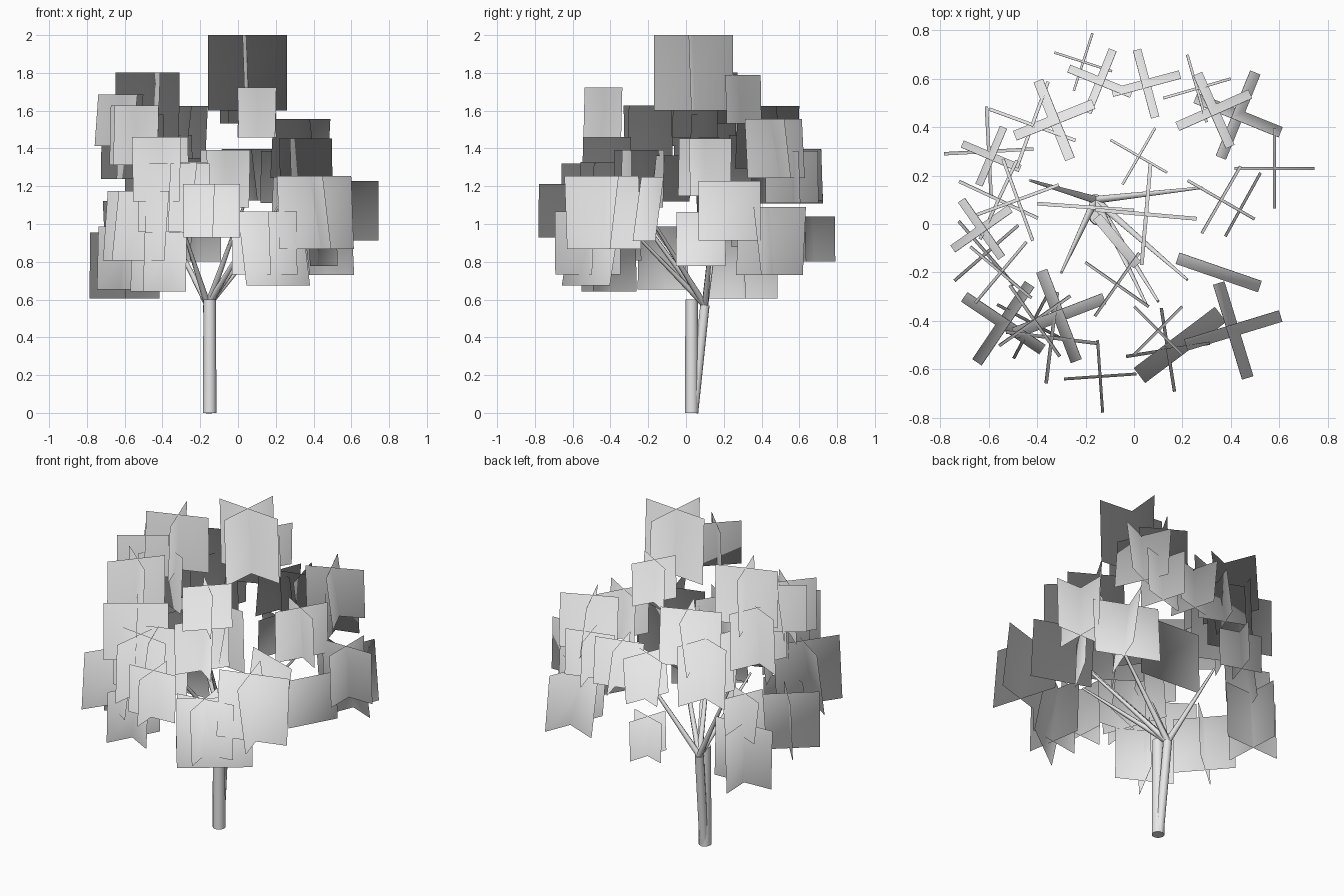
import bpy
import bmesh
from math import radians, sin, cos
from mathutils import Matrix, Vector

default_cube = bpy.data.objects.get("Cube")
if default_cube:
    bpy.data.objects.remove(default_cube, do_unlink=True)

grey = bpy.data.materials.new("light_grey")
grey.use_nodes = True
tone = (0.8, 0.8, 0.8, 1)
grey.diffuse_color = tone
grey.node_tree.nodes["Principled BSDF"].inputs["Base Color"].default_value = tone

crown_heart = Vector((0, 0, 0.6))


def add_object(name, bm):
    """Turn a bmesh into a named object with the shared material."""
    mesh = bpy.data.meshes.new(name)
    bm.to_mesh(mesh)
    bm.free()
    mesh.materials.append(grey)
    obj = bpy.data.objects.new(name, mesh)
    bpy.context.collection.objects.link(obj)
    return obj


def tapered_limb(name, start, end, start_radius, end_radius, sides):
    """Round tapered limb between two points, smooth along its length."""
    start, end = Vector(start), Vector(end)
    axis = end - start
    turn = axis.to_track_quat("Z", "Y").to_matrix().to_4x4()
    bm = bmesh.new()
    bmesh.ops.create_cone(
        bm, cap_ends=True, segments=sides, radius1=start_radius,
        radius2=end_radius, depth=axis.length,
        matrix=Matrix.Translation((start + end) / 2) @ turn)
    for face in bm.faces:
        face.smooth = len(face.verts) == 4
    return add_object(name, bm)


def add_card(bm, middle, size, angle, lean):
    """Two-sided square card whose top leans towards the tree's axis."""
    across = Vector((cos(angle), sin(angle), 0))
    outward = Vector((sin(angle), -cos(angle), 0))
    if outward.dot(middle) < 0:
        across, outward = -across, -outward
    up = Vector((0, 0, cos(lean))) - outward * sin(lean)
    side, rise = across * size / 2, up * size * 0.475
    for layer in (1, -1):
        base = middle + outward * 0.001 * layer
        corners = [base - side - rise, base + side - rise,
                   base + side + rise, base - side + rise]
        face = bm.faces.new([bm.verts.new(c) for c in corners[::layer]])
        face.smooth = True


def leaf_cards(name, x, y, z, size, angle, lean, card_count=2):
    """Crossing leaf cards, shaded as part of one rounded crown."""
    bm = bmesh.new()
    for card in range(card_count):
        add_card(bm, Vector((x, y, z)), size,
                 radians(angle + 90 * card), radians(lean))
    obj = add_object(name, bm)
    obj.data.normals_split_custom_set_from_vertices(
        [(v.co - crown_heart).normalized() for v in obj.data.vertices])
    return obj


# Twin trunk sharing one foot
fork = (-0.15, 0.03, 0.6)
back_fork = (-0.16, 0.10, 0.57)
tapered_limb("trunk", (-0.15, 0.03, 0), fork, 0.036, 0.033, 12)
tapered_limb("back_trunk", (-0.15, 0.04, 0), back_fork, 0.025, 0.025, 12)

# Thin branches fanning out of the fork
branch_tips = [
    (-0.43, 0.18, 1.1), (0.28, 0.15, 1.1), (-0.3, -0.2, 1.0),
    (0.22, -0.23, 1.1), (0.05, -0.33, 1.15), (0.1, -0.32, 1.0),
]
for number, tip in enumerate(branch_tips):
    tapered_limb(f"branch_{number}", back_fork, tip, 0.018, 0.006, 6)

# Leaf clusters: x, y, z, size, angle
upright_clusters = [
    (0.05, 0.04, 1.8, 0.42, -5),
    (-0.21, 0.67, 0.92, 0.25, -18),
    (0.26, 0.56, 1.25, 0.29, 16),
    (0.58, 0.23, 1.07, 0.33, 0),
    (0.36, 0.1, 1.3, 0.32, -30),
    (0.14, -0.52, 0.9, 0.35, 9),
    (0.1, -0.44, 1.59, 0.28, 45),
    (-0.14, -0.63, 1.07, 0.3, 4),
    (-0.41, -0.4, 1.29, 0.36, 35),
    (-0.34, -0.47, 1.14, 0.38, -7),
    (-0.42, -0.41, 0.8, 0.33, 62),
    (-0.55, -0.2, 1.47, 0.33, -40),
    (-0.61, -0.12, 0.82, 0.35, 41),
    (-0.56, 0.1, 1.41, 0.36, -25),
    (-0.48, 0.1, 1.63, 0.36, 20),
    (-0.6, 0.3, 0.78, 0.37, 3),
    (-0.42, 0.41, 1.29, 0.38, 70),
    (0.02, 0.28, 1.66, 0.27, -30),
    (-0.07, -0.25, 1.24, 0.32, -35),
]
leaning_clusters = [
    (-0.14, 0.59, 1.24, 0.28, -22),
    (0.05, 0.58, 1.26, 0.29, 15),
    (0.33, 0.47, 1.4, 0.33, 24),
    (0.43, 0.45, 0.91, 0.38, -22),
    (0.41, -0.44, 1.06, 0.41, 17),
    (-0.54, -0.41, 0.99, 0.39, -34),
    (-0.31, -0.38, 1.14, 0.4, 21),
    (-0.63, -0.02, 1.55, 0.29, 35),
    (-0.59, 0.28, 1.0, 0.26, -23),
    (-0.33, 0.43, 1.46, 0.35, 22),
]
for number, cluster in enumerate(upright_clusters):
    leaf_cards(f"upright_leaves_{number}", *cluster, lean=2)
for number, cluster in enumerate(leaning_clusters):
    leaf_cards(f"leaning_leaves_{number}", *cluster, lean=7)

# Single cards at the front and inside the crown
leaf_cards("right_leaf", 0.35, -0.2, 1.08, 0.36, -19, lean=8, card_count=1)
leaf_cards("front_low_leaf", 0.19, -0.5, 0.87, 0.42, 37, lean=11, card_count=1)
leaf_cards("right_low_leaf", 0.45, 0.08, 0.92, 0.3, 61, lean=2, card_count=1)
leaf_cards("inner_leaf", -0.07, -0.07, 1.24, 0.26, -50, lean=9, card_count=1)
leaf_cards("middle_leaf", -0.2, 0.07, 1.16, 0.4, -4, lean=2, card_count=1)
